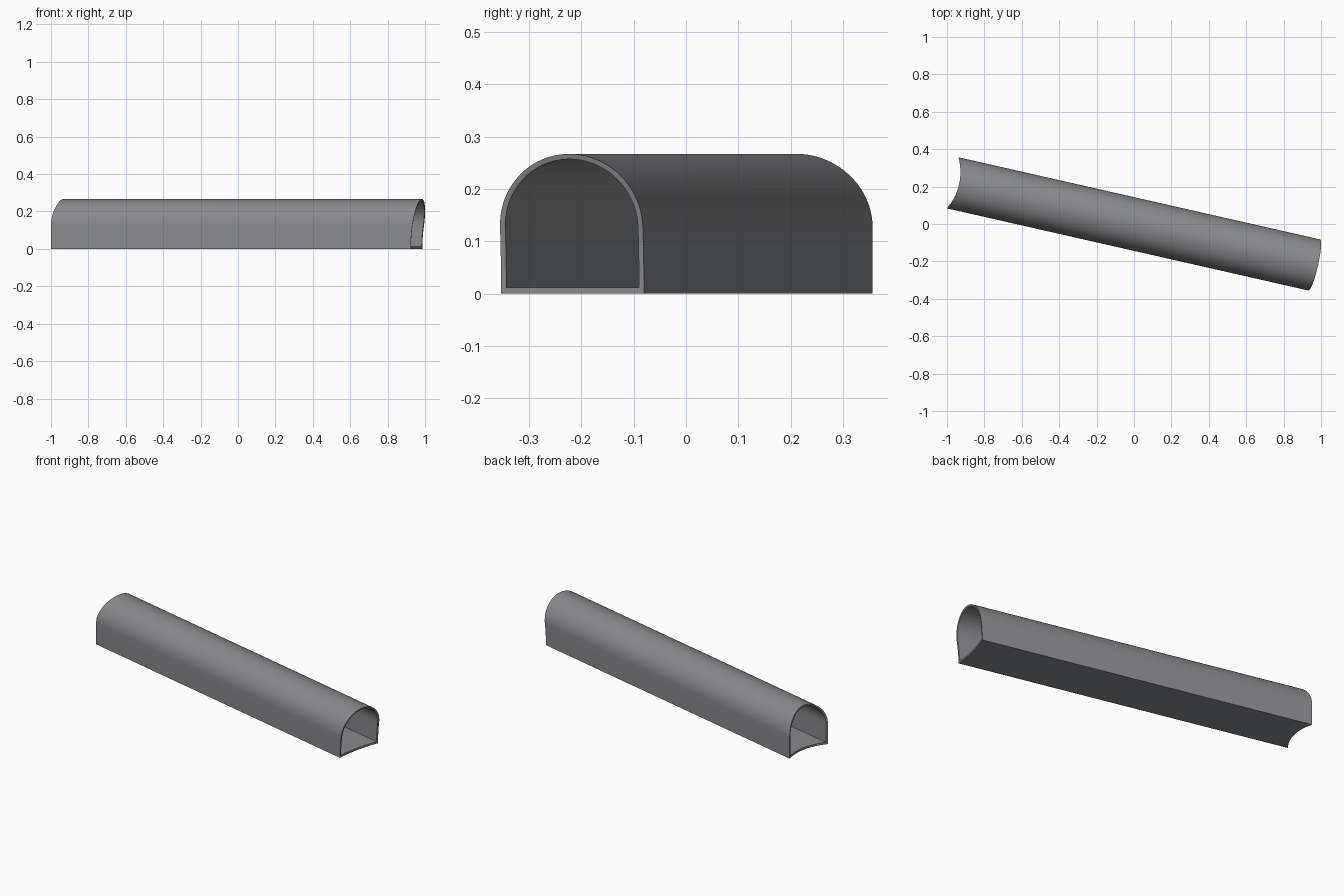
import bpy, bmesh, math

if "Cube" in bpy.data.objects:
    bpy.data.objects.remove(bpy.data.objects["Cube"])

HALF_W, WALL_H = 0.14, 0.127      # outer half width, height where the vault springs
THICK, FLOOR = 0.01, 0.012        # wall and floor thickness
ANGLE = math.radians(-12.8)       # heading of the passage
LEFT_R, DOME_R = 0.2975, 0.9      # radii of the round shaft and the dome it joins


def section(half, base):
    """Closed arch outline (v, z): floor, wall, vault, wall."""
    pts = [(-half + 2 * half * i / 16, base) for i in range(16)]
    pts += [(half, base + (WALL_H - base) * i / 4) for i in range(4)]
    pts += [(half * math.cos(math.pi * i / 40), WALL_H + half * math.sin(math.pi * i / 40))
            for i in range(41)]
    pts += [(-half, WALL_H + (base - WALL_H) * i / 4) for i in range(1, 4)]
    return pts


def left_end(v, z):
    # concave saddle against an upright cylinder
    return -1.2565 + math.sqrt(LEFT_R ** 2 - v * v)


def right_end(v, z):
    # cut against a sphere
    return 1.868 - math.sqrt(DOME_R ** 2 - v * v - z * z)


bm = bmesh.new()


def ring(pts, end):
    return [bm.verts.new((end(v, z), v, z)) for v, z in pts]


def bridge(a, b):
    n = len(a)
    for i in range(n):
        j = (i + 1) % n
        bm.faces.new((a[i], a[j], b[j], b[i]))


# Outer shell, inner lining and the two rims
outer = section(HALF_W, 0.0)
inner = section(HALF_W - THICK, FLOOR)
ol, o_r = ring(outer, left_end), ring(outer, right_end)
il, ir = ring(inner, left_end), ring(inner, right_end)
bridge(ol, o_r)
bridge(o_r, ir)
bridge(ir, il)
bridge(il, ol)
bmesh.ops.recalc_face_normals(bm, faces=bm.faces[:])

mesh = bpy.data.meshes.new("vaulted_passage")
bm.to_mesh(mesh)
bm.free()
passage = bpy.data.objects.new("vaulted_passage", mesh)
bpy.context.collection.objects.link(passage)
passage.rotation_euler.z = ANGLE

# Plain grey finish
grey = bpy.data.materials.new("grey")
grey.diffuse_color = (0.25, 0.253, 0.265, 1)
grey.use_nodes = True
grey.node_tree.nodes["Principled BSDF"].inputs["Base Color"].default_value = grey.diffuse_color
mesh.materials.append(grey)

bpy.context.view_layer.objects.active = passage
passage.select_set(True)
bpy.ops.object.shade_smooth_by_angle(angle=math.radians(30))
